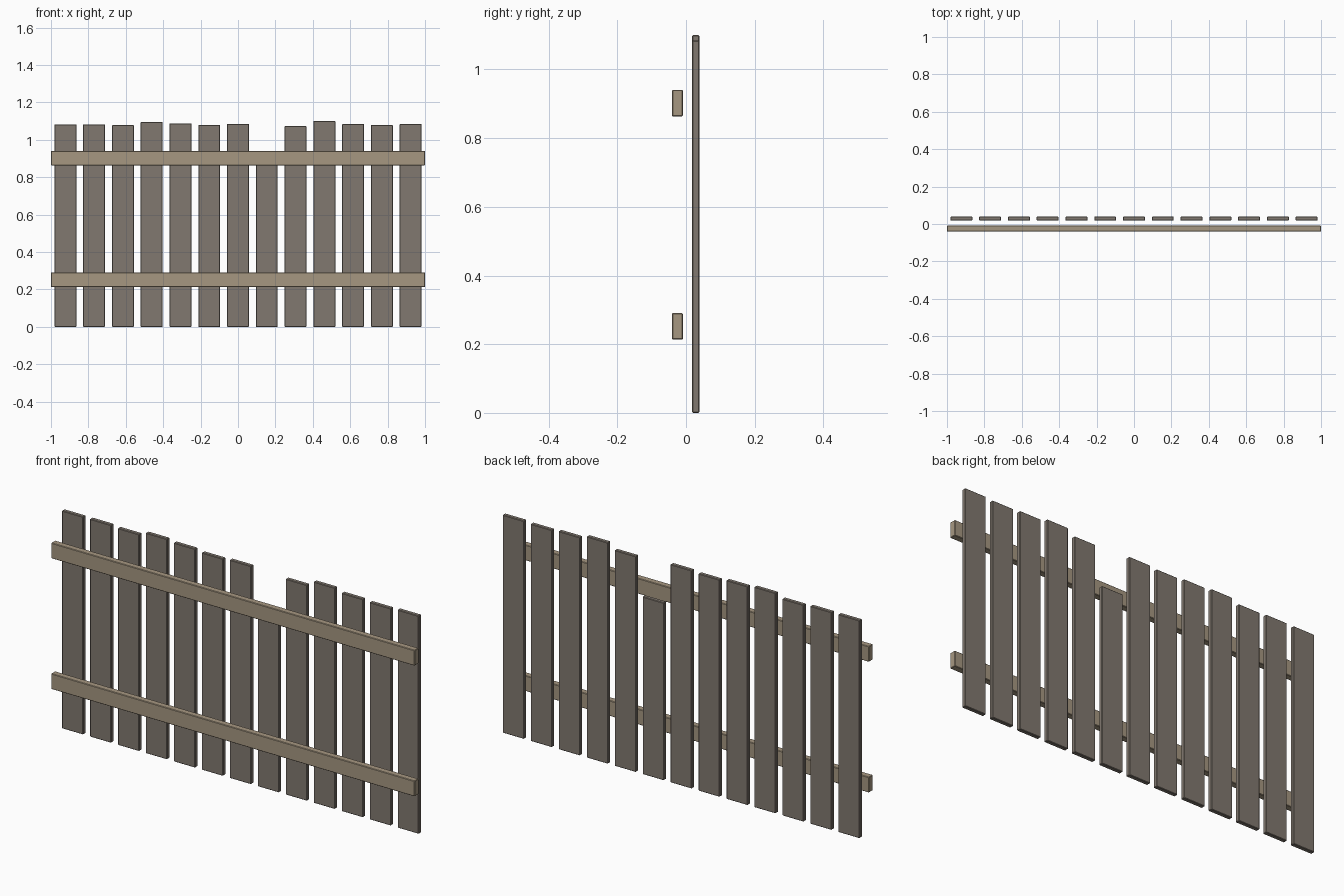
import bpy, bmesh

if "Cube" in bpy.data.objects:
    bpy.data.objects.remove(bpy.data.objects["Cube"])


def material(name, color):
    mat = bpy.data.materials.new(name)
    mat.diffuse_color = color
    mat.use_nodes = True
    mat.node_tree.nodes["Principled BSDF"].inputs["Base Color"].default_value = mat.diffuse_color
    return mat


def board(name, lo, hi, mat, bevel=0.0025):
    """Flat-shaded plank with slightly eased edges, spanning lo..hi."""
    bm = bmesh.new()
    bmesh.ops.create_cube(bm, size=1)
    for v in bm.verts:
        v.co = [lo[i] + (v.co[i] + 0.5) * (hi[i] - lo[i]) for i in range(3)]
    bmesh.ops.bevel(bm, geom=bm.edges[:], offset=bevel, segments=1, affect='EDGES')
    mesh = bpy.data.meshes.new(name)
    bm.to_mesh(mesh)
    bm.free()
    mesh.materials.append(mat)
    obj = bpy.data.objects.new(name, mesh)
    bpy.context.collection.objects.link(obj)
    return obj


picket_wood = material("weathered_wood", (0.22, 0.19, 0.16, 1))
rail_wood = material("rail_wood", (0.38, 0.31, 0.22, 1))

# Thirteen upright pickets with uneven tops; the eighth is broken short
tops = [1.083, 1.083, 1.078, 1.096, 1.088, 1.080, 1.085,
        0.883, 1.073, 1.100, 1.085, 1.080, 1.084]
pitch = 2 / len(tops)
half = 0.0585
for i, top in enumerate(tops):
    x = -1 + pitch * (i + 0.5)
    board(f"picket_{i + 1}", (x - half, 0.018, 0), (x + half, 0.039, top), picket_wood)

# Two horizontal rails in front of the pickets
for name, z in (("lower_rail", 0.252), ("upper_rail", 0.902)):
    board(name, (-1, -0.041, z - 0.0385), (1, -0.009, z + 0.0385), rail_wood)
